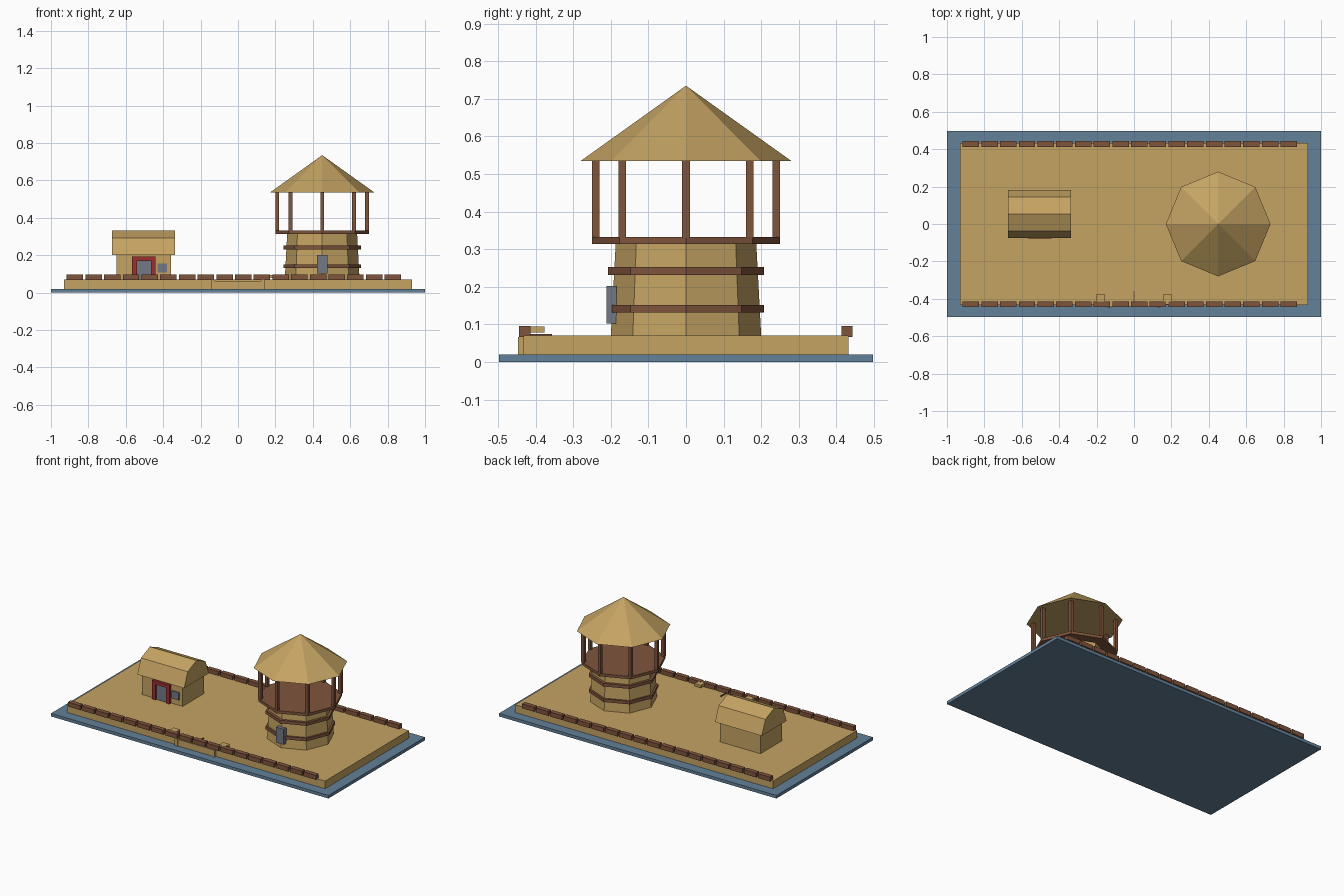
import bpy, bmesh, math
from mathutils import Matrix

if "Cube" in bpy.data.objects:
    bpy.data.objects.remove(bpy.data.objects["Cube"])


def material(name, rgb):
    m = bpy.data.materials.new(name)
    m.diffuse_color = (*rgb, 1)
    m.use_nodes = True
    m.node_tree.nodes["Principled BSDF"].inputs["Base Color"].default_value = m.diffuse_color
    return m


SAND = material("sand", (0.56, 0.37, 0.125))
WOOD = material("brown wood", (0.215, 0.09, 0.046))
WATER = material("water blue", (0.125, 0.22, 0.32))
RED = material("red paint", (0.33, 0.03, 0.03))
GREY = material("slate grey", (0.17, 0.19, 0.24))


def finish(name, bm, mat):
    bmesh.ops.recalc_face_normals(bm, faces=bm.faces)
    me = bpy.data.meshes.new(name)
    bm.to_mesh(me)
    bm.free()
    me.materials.append(mat)
    ob = bpy.data.objects.new(name, me)
    bpy.context.collection.objects.link(ob)
    return ob


def box(name, mat, x, y, z):
    """Box from (min, max) ranges."""
    bm = bmesh.new()
    bmesh.ops.create_cube(bm, size=1)
    for v in bm.verts:
        for i, r in enumerate((x, y, z)):
            v.co[i] = r[0] if v.co[i] < 0 else r[1]
    return finish(name, bm, mat)


def octagon(name, mat, r1, r2, z1, z2):
    """Eight-sided cone or prism on the tower axis."""
    bm = bmesh.new()
    bmesh.ops.create_cone(bm, cap_ends=True, segments=8, radius1=r1, radius2=r2,
                          depth=z2 - z1,
                          matrix=Matrix.Translation((TX, 0, (z1 + z2) / 2)))
    return finish(name, bm, mat)


# Water slab and raised ground
box("water_slab", WATER, (-1, 1), (-0.497, 0.497), (0, 0.02))
box("ground", SAND, (-0.93, 0.93), (-0.432, 0.432), (0.02, 0.07))

# Low fences of short logs along front and back
for side, y in (("front", -0.429), ("back", 0.428)):
    for i in range(18):
        x = -0.872 + 0.1 * i
        box(f"{side}_fence_log_{i}", WOOD, (x - 0.044, x + 0.044),
            (y - 0.015, y + 0.015), (0.067, 0.096))

# Small gate panel in the front edge, with fittings behind the fence
box("gate_panel", SAND, (-0.125, 0.125), (-0.441, -0.43), (0.02, 0.063))
for s in (-1, 1):
    box("gate_post", SAND, tuple(sorted((s * 0.122, s * 0.143))), (-0.447, -0.43), (0.02, 0.067))
    box("gate_block", SAND, tuple(sorted((s * 0.155, s * 0.202))), (-0.43, -0.376), (0.078, 0.095))
box("gate_bar", WOOD, (-0.004, 0.004), (-0.44, -0.357), (0.068, 0.075))

# Watchtower: tapered trunk, bands, deck, posts, roof
TX = 0.45
octagon("tower_trunk", SAND, 0.2, 0.187, 0.07, 0.315)
for i, z in enumerate((0.131, 0.232)):
    octagon(f"tower_band_{i}", WOOD, 0.208, 0.208, z, z + 0.02)
octagon("tower_deck", WOOD, 0.25, 0.25, 0.314, 0.332)
for i in range(8):
    a = i * math.pi / 4
    px, py = TX + 0.24 * math.cos(a), 0.24 * math.sin(a)
    box(f"tower_post_{i}", WOOD, (px - 0.01, px + 0.01), (py - 0.01, py + 0.01), (0.33, 0.537))
octagon("tower_roof", SAND, 0.28, 0.0, 0.535, 0.735)
box("tower_door", GREY, (0.422, 0.478), (-0.212, -0.185), (0.102, 0.202))

# Hut with a half-octagon vaulted roof
box("hut_walls", SAND, (-0.65, -0.357), (-0.06, 0.162), (0.07, 0.205))
bm = bmesh.new()
profile = [(0.053 + 0.128 * math.cos(i * math.pi / 4),
            0.2 + 0.132 * math.sin(i * math.pi / 4)) for i in range(5)]
end = bm.faces.new([bm.verts.new((-0.673, y, z)) for y, z in profile])
ext = bmesh.ops.extrude_face_region(bm, geom=[end], use_keep_orig=True)
bmesh.ops.translate(bm, vec=(0.337, 0, 0),
                    verts=[g for g in ext["geom"] if isinstance(g, bmesh.types.BMVert)])
finish("hut_roof", bm, SAND)

# Hut doorway and window
box("door_frame_left", RED, (-0.567, -0.54), (-0.078, -0.055), (0.07, 0.192))
box("door_frame_right", RED, (-0.466, -0.44), (-0.078, -0.055), (0.07, 0.192))
box("door_frame_top", RED, (-0.54, -0.466), (-0.078, -0.055), (0.17, 0.192))
box("hut_door", GREY, (-0.541, -0.465), (-0.069, -0.055), (0.07, 0.171))
box("hut_window", GREY, (-0.43, -0.38), (-0.068, -0.055), (0.107, 0.155))
